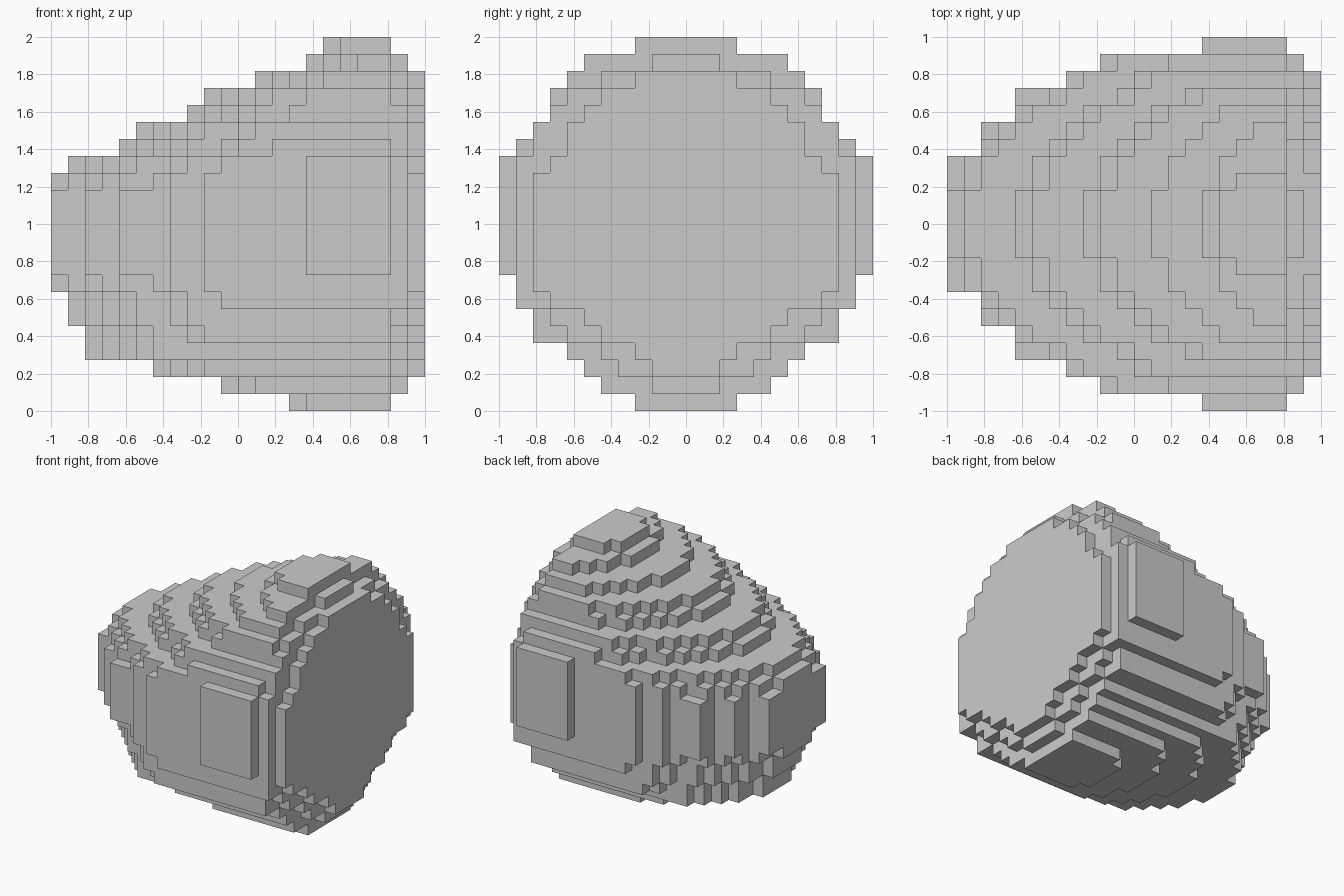
import bpy
import bmesh
from mathutils import Vector

cube = bpy.data.objects.get("Cube")
if cube:
    bpy.data.objects.remove(cube, do_unlink=True)

COUNT = 22            # blocks along every axis
SIZE = 2 / COUNT


def runs(*pairs):
    """Expand (value, repeat) pairs into one value per slice or layer."""
    return [value for value, repeat in pairs for _ in range(repeat)]


# Outline of each slice, from the narrow end to the flat end
top = runs((14, 1), (15, 3), (16, 1), (17, 3), (18, 1), (19, 3),
           (20, 3), (21, 1), (22, 4), (21, 1), (20, 1))
bottom = runs((7, 1), (5, 1), (3, 4), (2, 4), (1, 4), (0, 6), (1, 1), (2, 1))
width = runs((4, 2), (6, 2), (8, 3), (9, 2), (10, 6), (11, 5), (10, 1), (9, 1))

# Half widths of each layer: thickest section, and the flat end face
section = runs((3, 1), (5, 1), (6, 1), (7, 1), (9, 2), (10, 2), (11, 7),
               (10, 1), (9, 1), (8, 2), (7, 1), (6, 1), (3, 1))
end_face = runs((-1, 1), (0, 1), (2, 1), (3, 1), (5, 1), (6, 1), (8, 1),
                (9, 7), (8, 1), (7, 2), (6, 1), (5, 1), (3, 1), (0, 1), (-1, 1))


def half_width(i, k):
    """Thickest section, narrowed towards the tip of its layer and the end."""
    start = min(n for n in range(COUNT) if bottom[n] <= k < top[n])
    if 8 <= k <= 12:
        start -= 4
    tip = int(2 + 2.45 * (i - start) ** 0.55)
    back = COUNT - 1 - i
    return min(width[i], section[k], tip, end_face[k] + back * (back + 1))


# Fill the block grid
blocks = set()
for i in range(COUNT):
    for k in range(bottom[i], top[i]):
        w = half_width(i, k)
        blocks.update((i, j, k) for j in range(-w, w))

# Skin the outside of the blocks
bm = bmesh.new()
corners = {}


def corner(point):
    key = tuple(round(c) for c in point)
    if key not in corners:
        x, y, z = key
        corners[key] = bm.verts.new((x * SIZE - 1, y * SIZE, z * SIZE))
    return corners[key]


for block in blocks:
    centre = Vector(block) + Vector((0.5, 0.5, 0.5))
    for axis in range(3):
        for sign in (-1, 1):
            normal = Vector((0, 0, 0))
            normal[axis] = sign
            if tuple(round(c) for c in Vector(block) + normal) in blocks:
                continue
            side = Vector((0, 0, 0))
            side[(axis + 1) % 3] = 0.5
            up = normal.cross(side)
            mid = centre + normal / 2
            bm.faces.new([corner(mid + a * side + b * up)
                          for a, b in ((-1, -1), (1, -1), (1, 1), (-1, 1))])

mesh = bpy.data.meshes.new("stepped_body")
bm.to_mesh(mesh)
bm.free()

# Plain grey finish
grey = bpy.data.materials.new("grey")
grey.use_nodes = True
colour = (0.6, 0.6, 0.6, 1)
grey.diffuse_color = colour
grey.node_tree.nodes["Principled BSDF"].inputs["Base Color"].default_value = colour
mesh.materials.append(grey)

body = bpy.data.objects.new("stepped_body", mesh)
bpy.context.collection.objects.link(body)
